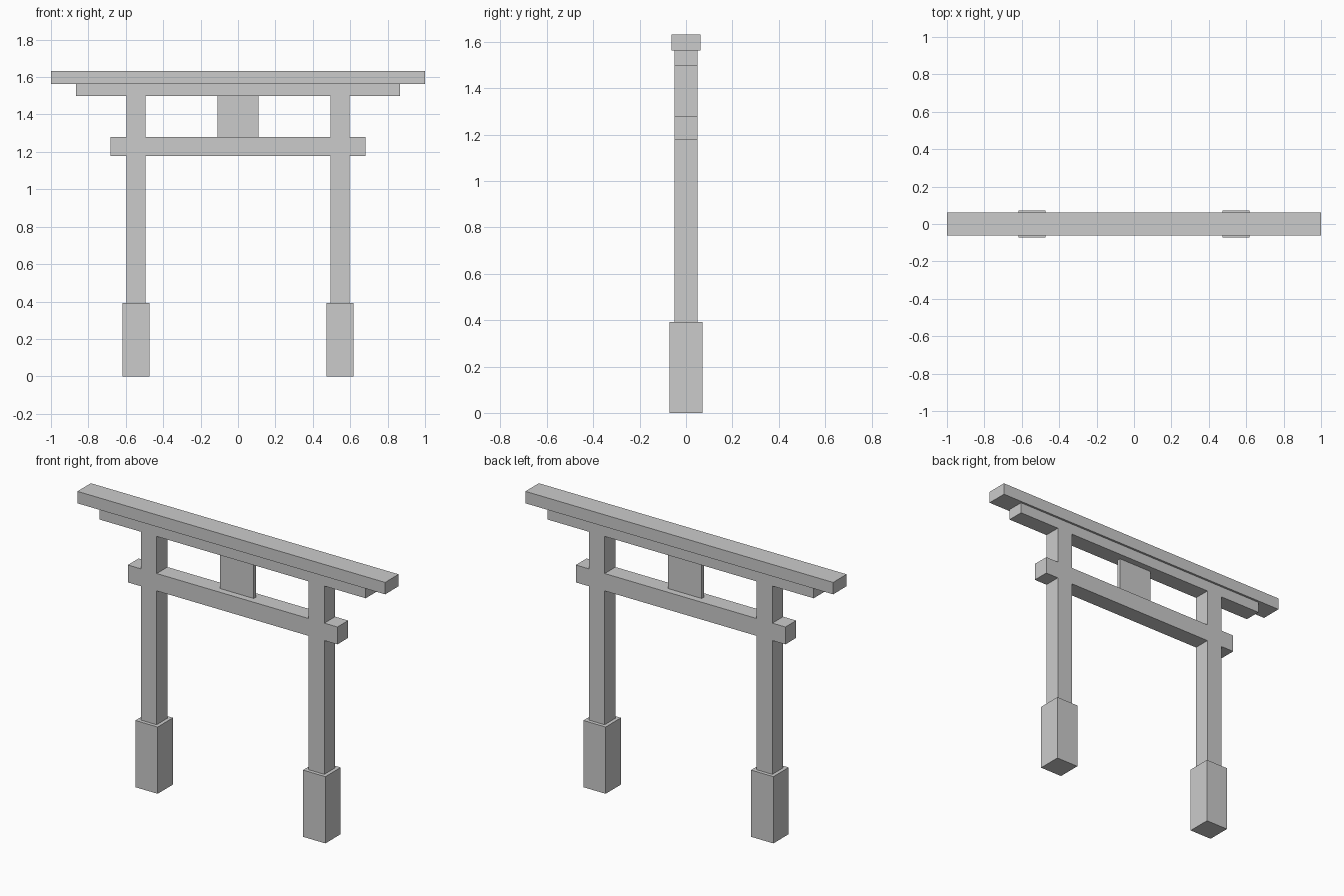
import bpy
import bmesh
from mathutils import Vector

if "Cube" in bpy.data.objects:
    bpy.data.objects.remove(bpy.data.objects["Cube"])


def box(name, x, y, z):
    """Flat-sided box spanning the (min, max) ranges given per axis."""
    spans = [sorted(s) for s in (x, y, z)]
    lo, hi = (Vector(s[i] for s in spans) for i in (0, 1))
    bm = bmesh.new()
    bmesh.ops.create_cube(bm, size=1)
    bmesh.ops.scale(bm, vec=hi - lo, verts=bm.verts)
    mesh = bpy.data.meshes.new(name)
    bm.to_mesh(mesh)
    bm.free()
    obj = bpy.data.objects.new(name, mesh)
    obj.location = (lo + hi) / 2
    bpy.context.collection.objects.link(obj)
    return obj


def span(half):
    return (-half, half)


POST_X, POST_HALF, DEPTH = 0.545, 0.0515, 0.05
BASE_HALF, BASE_TOP = 0.0725, 0.392
TIE_Z = (1.178, 1.28)
LINTEL_Z = (1.498, 1.562)

# Footings, posts and the tie beam ends projecting past the posts
for label, s in (("left", -1), ("right", 1)):
    cx = s * POST_X
    box(f"{label}_footing", (cx - BASE_HALF, cx + BASE_HALF),
        span(0.071), (0, BASE_TOP))
    box(f"{label}_post", (cx - POST_HALF, cx + POST_HALF),
        span(DEPTH), (BASE_TOP, LINTEL_Z[0]))
    box(f"{label}_tie_beam_end", (s * (POST_X + POST_HALF), s * 0.681),
        span(DEPTH), TIE_Z)

# Tie beam between the posts
box("tie_beam", span(POST_X - POST_HALF), span(DEPTH), TIE_Z)

# Thin central plaque between tie beam and lintel
box("centre_plaque", span(0.11), span(0.011), (TIE_Z[1], LINTEL_Z[0]))

# Lintel and wider top beam
box("lower_lintel", span(0.865), span(DEPTH), LINTEL_Z)
box("top_beam", span(1.0), span(0.0625), (LINTEL_Z[1], 1.632))
